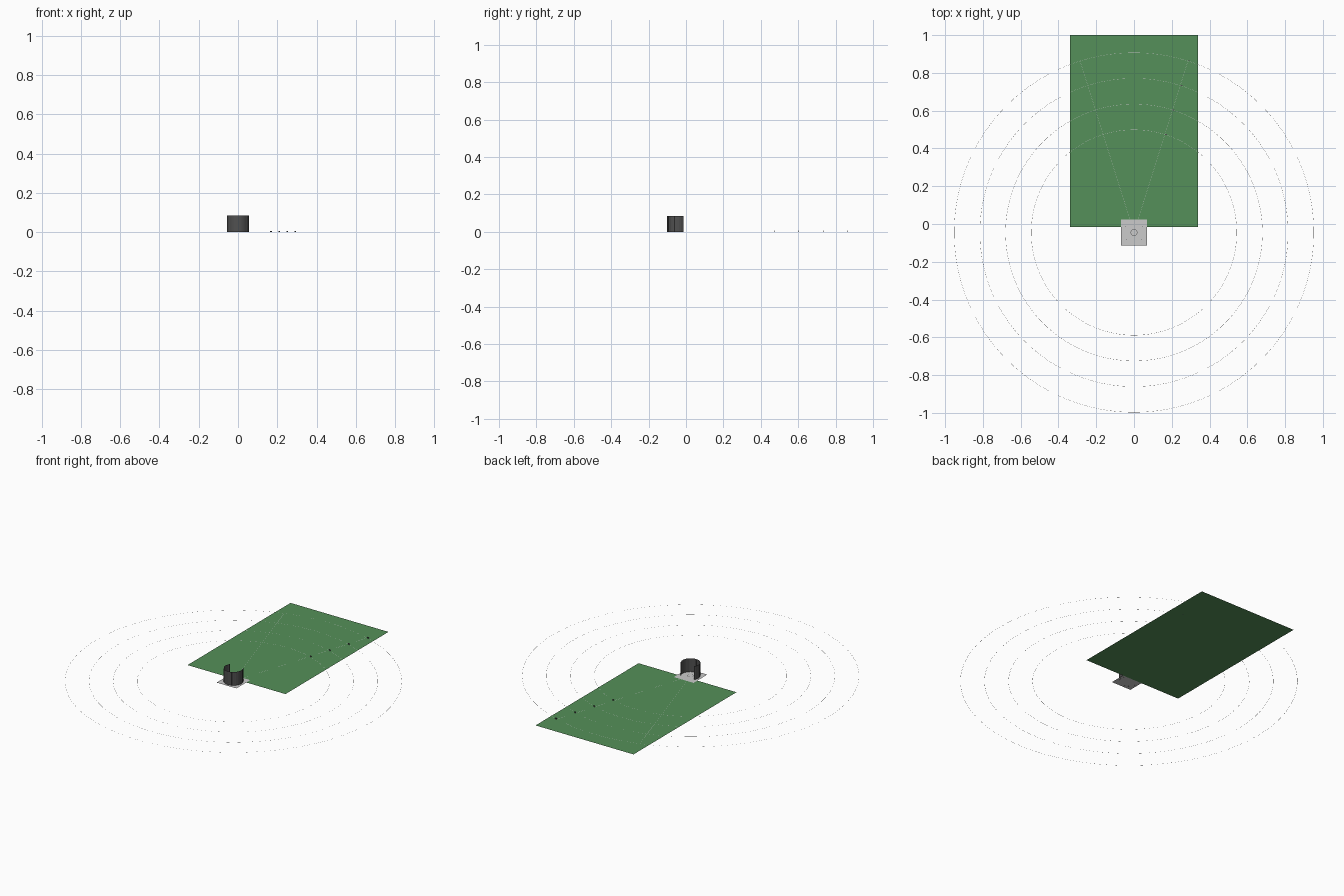
import bpy, bmesh
from math import sin, cos, radians, pi

if "Cube" in bpy.data.objects:
    bpy.data.objects.remove(bpy.data.objects["Cube"])

CY = -0.045                      # centre of the throwing circle
RADII = (0.544, 0.68, 0.816, 0.952)
HALF = radians(17.46)            # half angle of the landing sector
LINE = 0.0008


def material(name, color):
    m = bpy.data.materials.new(name)
    m.diffuse_color = (*color, 1)
    m.use_nodes = True
    m.node_tree.nodes["Principled BSDF"].inputs["Base Color"].default_value = m.diffuse_color
    return m


def finish(name, bm, mat=None):
    me = bpy.data.meshes.new(name)
    bm.to_mesh(me)
    bm.free()
    ob = bpy.data.objects.new(name, me)
    bpy.context.collection.objects.link(ob)
    if mat:
        me.materials.append(mat)
    return ob


def rectangle(name, x0, x1, y0, y1, z, mat=None):
    bm = bmesh.new()
    bm.faces.new([bm.verts.new(p) for p in
                  ((x0, y0, z), (x1, y0, z), (x1, y1, z), (x0, y1, z))])
    return finish(name, bm, mat)


def ring(name, r, width, z, n, mat=None):
    bm = bmesh.new()
    pairs = [[bm.verts.new((q * cos(2 * pi * i / n), CY + q * sin(2 * pi * i / n), z))
              for q in (r - width / 2, r + width / 2)] for i in range(n)]
    for i in range(n):
        a, b = pairs[i], pairs[(i + 1) % n]
        bm.faces.new((a[0], a[1], b[1], b[0]))
    return finish(name, bm, mat)


green = material("grass", (0.09, 0.28, 0.1))
dark = material("net", (0.08, 0.08, 0.08))

# Grass field and square concrete pad
rectangle("grass_field", -0.338, 0.338, -0.015, 1.0, 0)
bpy.data.objects["grass_field"].data.materials.append(green)
rectangle("concrete_pad", -0.068, 0.068, CY - 0.068, CY + 0.068, 0.0004)

# Rim of the throwing circle
ring("throwing_circle_rim", 0.017, 0.0025, 0.0012, 32, dark)

# Distance rings and the marker boards beside the right sector line
for i, r in enumerate(RADII):
    ring(f"distance_ring_{i}", r, LINE, 0.0008, 128)
    bm = bmesh.new()
    bmesh.ops.create_cube(bm, size=1)
    for v in bm.verts:
        v.co = (v.co.x * 0.010 + r * sin(HALF) + 0.006,
                v.co.y * 0.003 + CY + r * cos(HALF),
                v.co.z * 0.007 + 0.0035)
    finish(f"distance_marker_{i}", bm, dark)

# Sector lines
for side, s in (("left", -1), ("right", 1)):
    bm = bmesh.new()
    d, n = (s * sin(HALF), cos(HALF)), (cos(HALF), -s * sin(HALF))
    pts = []
    for t, w in ((0.018, -1), (0.018, 1), (0.952, 1), (0.952, -1)):
        k = w * LINE / 2
        pts.append(bm.verts.new((d[0] * t + n[0] * k, CY + d[1] * t + n[1] * k, 0.0009)))
    bm.faces.new(pts)
    bmesh.ops.recalc_face_normals(bm, faces=bm.faces)
    finish(f"sector_line_{side}", bm)

# C-shaped safety cage, open towards the field
N, R, H = 20, 0.055, 0.084
START, SWEEP = radians(147), radians(246)
angles = [START + SWEEP * i / N for i in range(N + 1)]
bm = bmesh.new()
cols = [[bm.verts.new((R * cos(a), CY + R * sin(a), z)) for z in (0, H)] for a in angles]
for a, b in zip(cols, cols[1:]):
    bm.faces.new((a[0], b[0], b[1], a[1]))
finish("cage_net", bm, dark)

# Cage posts
bm = bmesh.new()
for a in angles[::2]:
    made = bmesh.ops.create_cone(bm, cap_ends=True, segments=8, radius1=0.0008,
                                 radius2=0.0008, depth=H)
    bmesh.ops.translate(bm, verts=made["verts"],
                        vec=(R * cos(a), CY + R * sin(a), H / 2))
finish("cage_posts", bm, dark)
